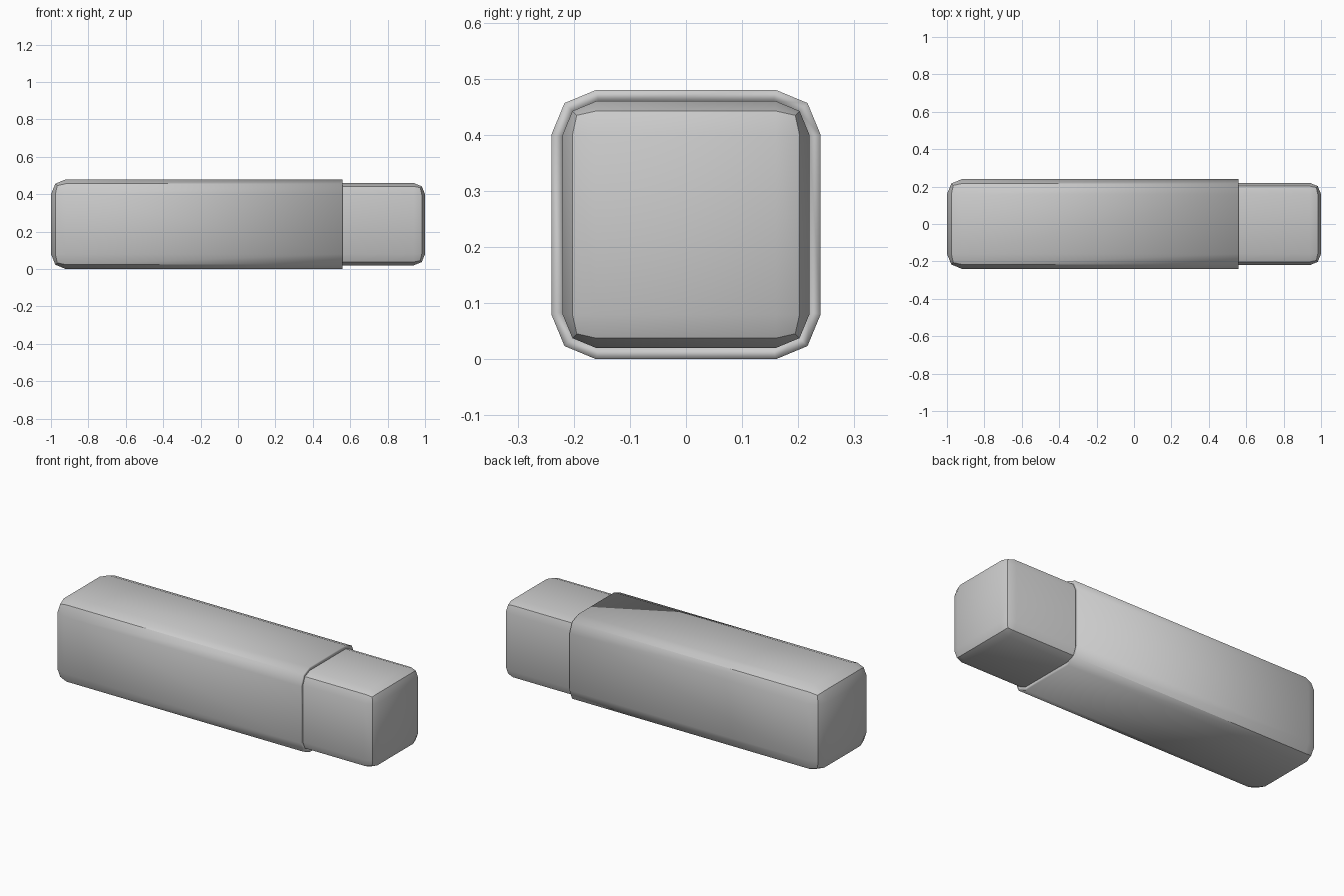
import bpy, bmesh
from mathutils import Vector, Matrix
from math import radians

if "Cube" in bpy.data.objects:
    bpy.data.objects.remove(bpy.data.objects["Cube"])

MID_Z = 0.24


def rounded_box(name, x0, x1, width, bevel, open_at=None):
    """Square bar along x with two-step rounded edges, optionally cut open at open_at."""
    bm = bmesh.new()
    bmesh.ops.create_cube(bm, size=1, matrix=Matrix.Translation(((x0 + x1) / 2, 0, MID_Z))
                          @ Matrix.Diagonal((x1 - x0, width, width, 1)))
    bmesh.ops.bevel(bm, geom=bm.edges[:], offset=bevel, segments=2,
                    profile=0.5, affect='EDGES')
    if open_at is not None:
        bmesh.ops.bisect_plane(bm, geom=bm.verts[:] + bm.edges[:] + bm.faces[:],
                               plane_co=Vector((open_at, 0, 0)),
                               plane_no=Vector((1, 0, 0)), clear_outer=True)
    bmesh.ops.recalc_face_normals(bm, faces=bm.faces[:])
    mesh = bpy.data.meshes.new(name)
    bm.to_mesh(mesh)
    bm.free()
    obj = bpy.data.objects.new(name, mesh)
    bpy.context.collection.objects.link(obj)
    bpy.ops.object.select_all(action='DESELECT')
    obj.select_set(True)
    bpy.context.view_layer.objects.active = obj
    bpy.ops.object.shade_smooth_by_angle(angle=radians(30))
    return obj


# Outer sleeve: thin shell, open towards +x
sleeve = rounded_box("outer_sleeve", -1.0, 0.8, 0.48, 0.08, open_at=0.56)
shell = sleeve.modifiers.new("wall", 'SOLIDIFY')
shell.thickness = 0.02
shell.offset = -1
shell.use_even_offset = True

# Inner block: fills the sleeve and sticks out of its open end
rounded_box("inner_block", -0.98, 1.0, 0.44, 0.06)
